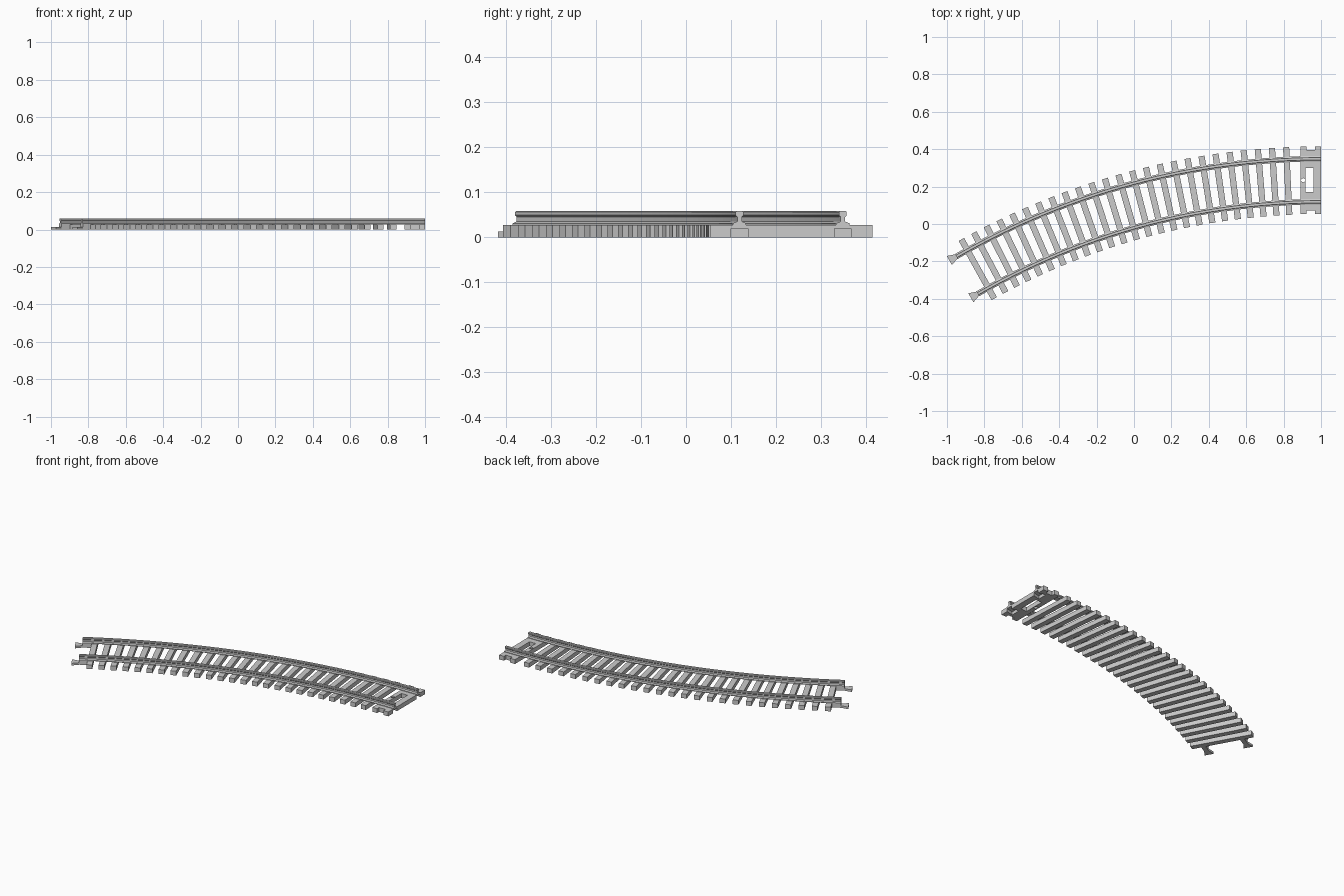
import bpy, bmesh
from math import sin, cos, radians, pi

if "Cube" in bpy.data.objects:
    bpy.data.objects.remove(bpy.data.objects["Cube"])

RC = 3.785                      # centre-line radius
CX, CY = 1.0, 0.234 - RC        # centre of the curve
GAUGE = 0.115                   # half distance between rails
TIE_HALF = 0.181                # half length of a sleeper
TIE_W = 0.033
TIE_H = 0.027
ARC = radians(30)


def polar(r, a):
    return CX - r * sin(a), CY + r * cos(a)


def local(a, pts):
    """Map (along, radial offset) points to world at angle a on the curve."""
    out = []
    for t, d in pts:
        x, y = polar(RC + d, a)
        out.append((x - t * cos(a), y - t * sin(a)))
    return out


def finish(bm, name):
    bmesh.ops.recalc_face_normals(bm, faces=bm.faces)
    mesh = bpy.data.meshes.new(name)
    bm.to_mesh(mesh)
    bm.free()
    ob = bpy.data.objects.new(name, mesh)
    bpy.context.collection.objects.link(ob)
    return ob


def add_prism(bm, pts, z0, z1):
    lo = [bm.verts.new((x, y, z0)) for x, y in pts]
    hi = [bm.verts.new((x, y, z1)) for x, y in pts]
    bm.faces.new(lo[::-1])
    bm.faces.new(hi)
    n = len(pts)
    for i in range(n):
        j = (i + 1) % n
        bm.faces.new((lo[i], lo[j], hi[j], hi[i]))


def prism(name, pts, z0, z1):
    bm = bmesh.new()
    add_prism(bm, pts, z0, z1)
    return finish(bm, name)


def rect(t0, t1, d0, d1):
    return [(t0, d0), (t1, d0), (t1, d1), (t0, d1)]


# Rails: an I-shaped profile swept along the arc
half = [(0.015, 0.027), (0.015, 0.031), (0.005, 0.035), (0.005, 0.045),
        (0.0085, 0.049), (0.0085, 0.056), (0.0065, 0.058)]
profile = half + [(-d, z) for d, z in reversed(half)]
STEPS = 36
for name, off in (("outer_rail", GAUGE), ("inner_rail", -GAUGE)):
    bm = bmesh.new()
    rings = []
    for s in range(STEPS + 1):
        a = ARC * s / STEPS
        rings.append([bm.verts.new((*polar(RC + off + d, a), z)) for d, z in profile])
    n = len(profile)
    for r0, r1 in zip(rings, rings[1:]):
        for i in range(n):
            j = (i + 1) % n
            bm.faces.new((r0[i], r0[j], r1[j], r1[i]))
    bm.faces.new(rings[0])
    bm.faces.new(rings[-1][::-1])
    finish(bm, name)

# Sleepers
COUNT = 25
A0, A1 = radians(2.7), radians(29.0)
bm = bmesh.new()
for i in range(COUNT):
    a = A0 + (A1 - A0) * i / (COUNT - 1)
    add_prism(bm, local(a, rect(-TIE_W / 2, TIE_W / 2, -TIE_HALF, TIE_HALF)), 0, TIE_H)
finish(bm, "sleepers")

# Dovetail clips beyond the left end, with a support under each rail end
back = -(ARC - A1) * RC
bm = bmesh.new()
for off in (GAUGE, -GAUGE):
    clip = [(0, off - 0.013), (0.043, off - 0.0275), (0.043, off + 0.0275), (0, off + 0.013)]
    add_prism(bm, local(ARC, clip), 0, 0.013)
    add_prism(bm, local(ARC, rect(back, 0, off - 0.013, off + 0.013)), 0, TIE_H)
finish(bm, "end_clips")

# End plate: double sleeper with notched ends
T, N = TIE_HALF, TIE_HALF - 0.02
plate_pts = [(0, -T), (0.033, -T), (0.033, -N), (0.077, -N), (0.077, -T), (0.11, -T),
             (0.11, T), (0.077, T), (0.077, N), (0.033, N), (0.033, T), (0, T)]
plate = prism("end_plate", local(0, plate_pts), 0, TIE_H)

# Cutters: window, pin hole and dovetail sockets under the rails
cutters = [prism("window_cutter", local(0, rect(0.04, 0.082, -0.063, 0.066)), -0.1, 0.1)]
hole = [(0.0955 + 0.011 * cos(k * pi / 8), 0.011 * sin(k * pi / 8)) for k in range(16)]
cutters.append(prism("pin_cutter", local(0, hole), -0.1, 0.1))
for off in (GAUGE, -GAUGE):
    socket = [(-0.01, off - 0.0185), (0, off - 0.0185), (0.046, off - 0.03),
              (0.046, off + 0.03), (0, off + 0.0185), (-0.01, off + 0.0185)]
    cutters.append(prism("socket_cutter", local(0, socket), -0.1, 0.019))
bpy.context.view_layer.objects.active = plate
for c in cutters:
    mod = plate.modifiers.new("cut", "BOOLEAN")
    mod.operation = "DIFFERENCE"
    mod.solver = "EXACT"
    mod.object = c
    bpy.ops.object.modifier_apply(modifier=mod.name)
    bpy.data.objects.remove(c)
